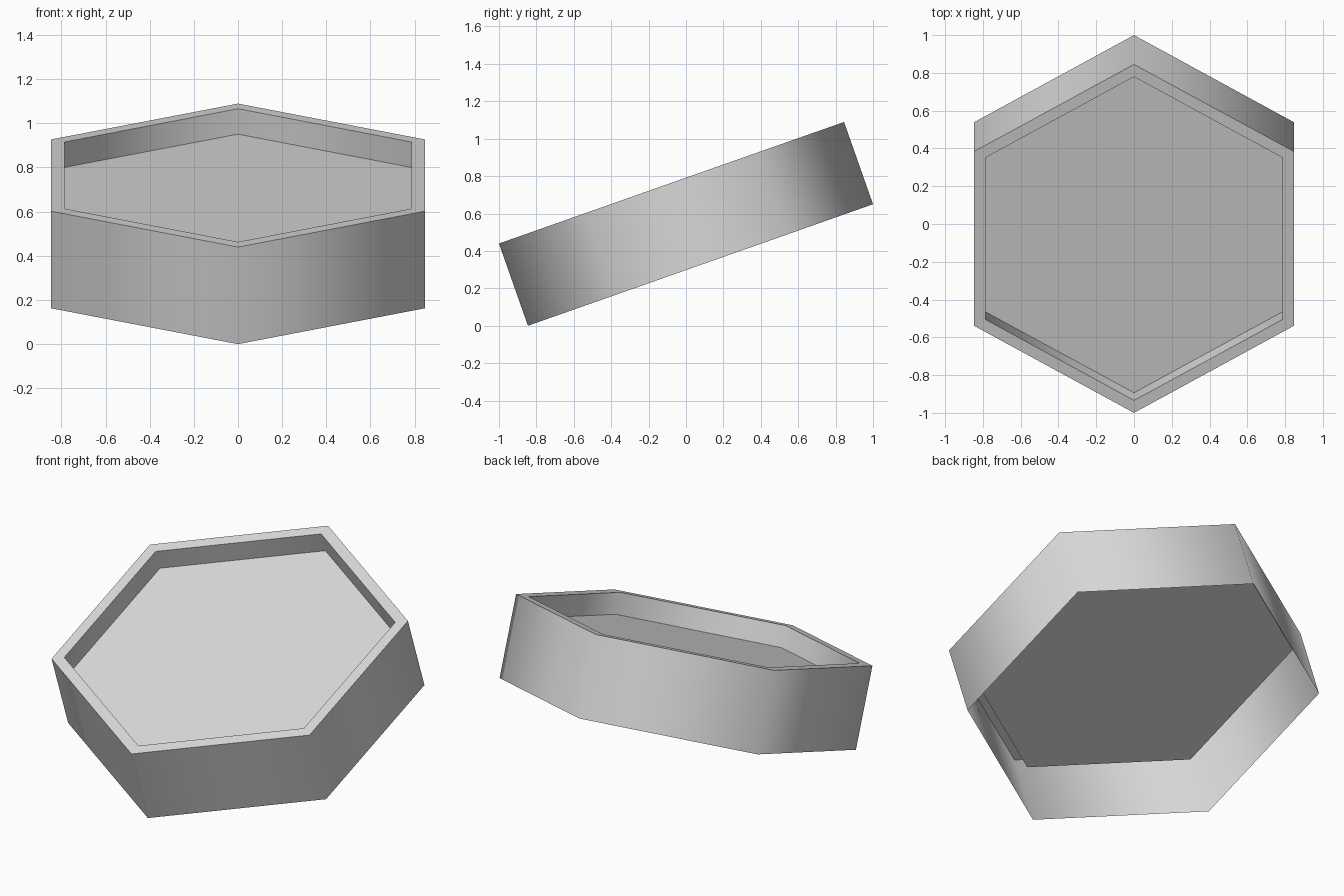
import bpy, bmesh
from math import radians, sin, cos, pi
from mathutils import Matrix

cube = bpy.data.objects.get("Cube")
if cube:
    bpy.data.objects.remove(cube, do_unlink=True)

SIDES = 6
RADIUS, INNER = 0.978, 0.908
HEIGHT, RECESS = 0.466, 0.122
TILT = radians(19.4)

grey = bpy.data.materials.new("light grey")
grey.use_nodes = True
colour = (0.7, 0.7, 0.7, 1)
grey.diffuse_color = colour
grey.node_tree.nodes["Principled BSDF"].inputs["Base Color"].default_value = colour


def ring(bm, radius, z):
    """Hexagon of vertices with corners at front and back."""
    angles = [pi / 2 + 2 * pi * i / SIDES for i in range(SIDES)]
    return [bm.verts.new((radius * cos(a), radius * sin(a), z)) for a in angles]


# Thin shell: outer wall, flat rim, inner wall, recessed floor, open underneath
bm = bmesh.new()
profile = [(RADIUS, 0), (RADIUS, HEIGHT), (INNER, HEIGHT), (INNER, HEIGHT - RECESS)]
rings = [ring(bm, r, z) for r, z in profile]
for low, high in zip(rings, rings[1:]):
    for i in range(SIDES):
        j = (i + 1) % SIDES
        bm.faces.new((low[i], low[j], high[j], high[i]))
bm.faces.new(rings[-1])

# Tilt toward the front, resting on the front bottom corner
lift = Matrix.Translation((0, HEIGHT / 2 * sin(TILT), RADIUS * sin(TILT)))
bm.transform(lift @ Matrix.Rotation(TILT, 4, "X"))

mesh = bpy.data.meshes.new("hexagonal_tray")
bm.to_mesh(mesh)
bm.free()
mesh.materials.append(grey)
tray = bpy.data.objects.new("hexagonal_tray", mesh)
bpy.context.collection.objects.link(tray)

# Walls are smooth around the corners, rim and floor edges stay sharp
bpy.ops.object.select_all(action="DESELECT")
tray.select_set(True)
bpy.context.view_layer.objects.active = tray
bpy.ops.object.shade_smooth_by_angle(angle=radians(70))
